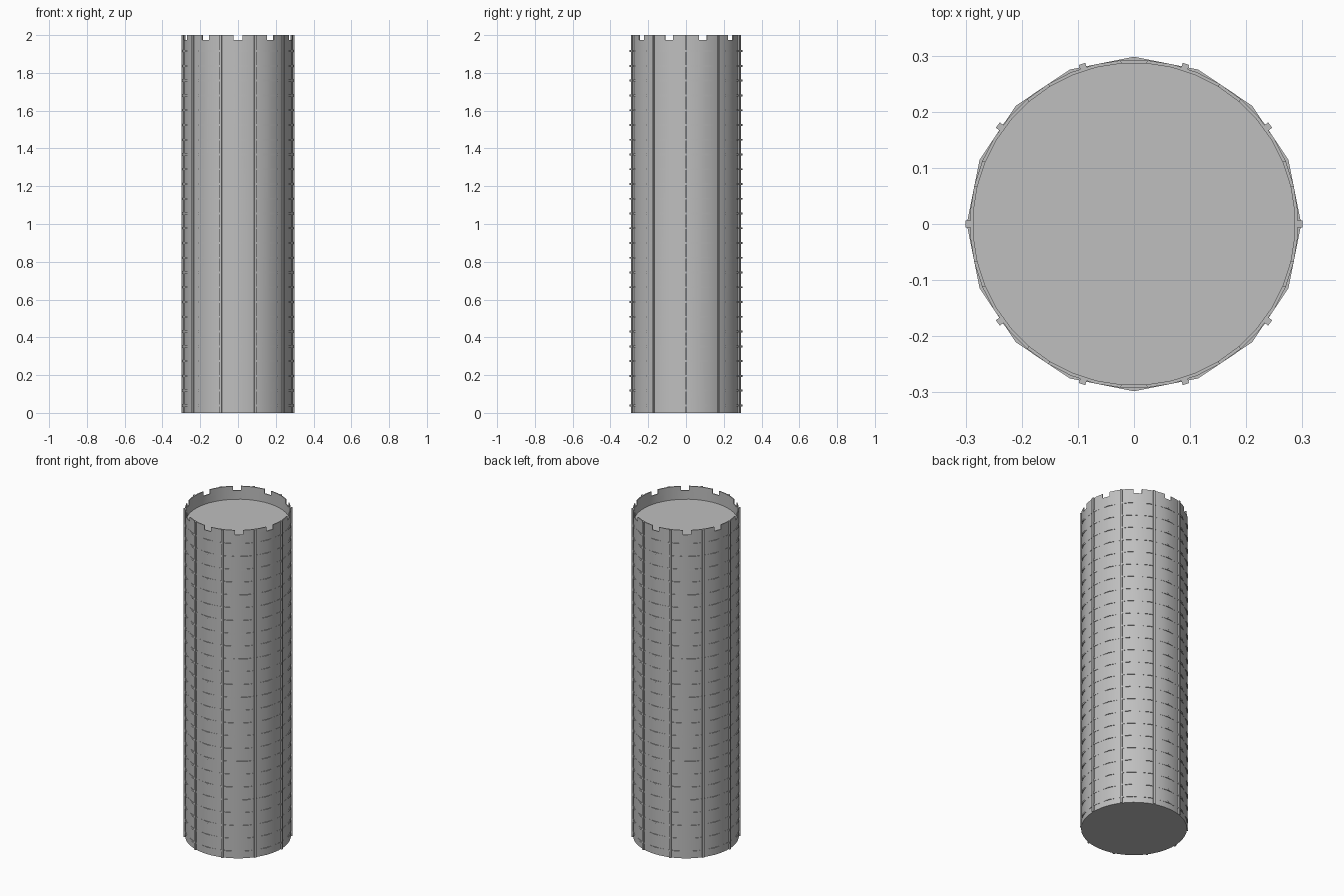
import bpy, bmesh
from math import cos, sin, pi, radians, atan2, degrees
from mathutils import Matrix, Vector

cube = bpy.data.objects.get("Cube")
if cube:
    bpy.data.objects.remove(cube, do_unlink=True)

GREY = (0.52, 0.52, 0.52, 1)
stone = bpy.data.materials.new("stone_grey")
stone.use_nodes = True
stone.diffuse_color = GREY
stone.node_tree.nodes["Principled BSDF"].inputs["Base Color"].default_value = GREY

HEIGHT, FLOOR, SILL = 2.0, 1.92, 1.973
OUTER, INNER = 0.2927, 0.287


def lathe(bm, profile, sides, offset=0.0, closed=False):
    """Revolve a list of (radius, z) points about the z axis."""
    rings = []
    for i in range(sides):
        a = 2 * pi * i / sides + offset
        rings.append([bm.verts.new((r * cos(a), r * sin(a), z)) for r, z in profile])
    last = len(profile) if closed else len(profile) - 1
    for i in range(sides):
        p, q = rings[i], rings[(i + 1) % sides]
        for j in range(last):
            k = (j + 1) % len(profile)
            bm.faces.new((p[j], q[j], q[k], p[k]))


def finish(name, bm):
    bmesh.ops.remove_doubles(bm, verts=bm.verts, dist=1e-5)
    bmesh.ops.recalc_face_normals(bm, faces=bm.faces)
    mesh = bpy.data.meshes.new(name)
    bm.to_mesh(mesh)
    bm.free()
    mesh.materials.append(stone)
    obj = bpy.data.objects.new(name, mesh)
    bpy.context.collection.objects.link(obj)
    bpy.ops.object.select_all(action="DESELECT")
    obj.select_set(True)
    bpy.context.view_layer.objects.active = obj
    bpy.ops.object.shade_smooth_by_angle(angle=radians(30))
    return obj


# Tower wall with roof floor; rim faces rise except at ten notches
bm = bmesh.new()
lathe(bm, [(0, 0), (OUTER, 0), (OUTER, SILL), (INNER, SILL), (INNER, FLOOR), (0, FLOOR)],
      40, radians(4.5))
bmesh.ops.remove_doubles(bm, verts=bm.verts, dist=1e-5)
rim = []
for f in bm.faces:
    c = f.calc_center_median()
    if abs(c.z - SILL) < 1e-4:
        step = round(degrees(atan2(c.y, c.x)) / 9)
        if step % 4 != 2:
            rim.append(f)
out = bmesh.ops.extrude_face_region(bm, geom=rim)
bmesh.ops.translate(bm, vec=Vector((0, 0, HEIGHT - SILL)),
                    verts=[v for v in out["geom"] if isinstance(v, bmesh.types.BMVert)])
old = [f for f in rim if f.is_valid]
if old:
    bmesh.ops.delete(bm, geom=old, context="FACES_ONLY")
finish("tower_wall", bm)

# Evenly spaced sixteen-sided bands
bm = bmesh.new()
COUNT, HALF = 25, 0.005
for i in range(COUNT):
    z = 0.04 + i * (1.915 - 0.04) / (COUNT - 1)
    lathe(bm, [(0.288, z - HALF), (0.298, z - HALF), (0.298, z + HALF), (0.288, z + HALF)],
          16, closed=True)
finish("horizontal_bands", bm)

# Ten upright ribs between the notches
bm = bmesh.new()
for i in range(10):
    place = (Matrix.Rotation(i * pi / 5, 4, "Z")
             @ Matrix.Translation((0.295, 0, HEIGHT / 2))
             @ Matrix.Diagonal((0.01, 0.012, HEIGHT, 1)))
    bmesh.ops.create_cube(bm, size=1, matrix=place)
finish("vertical_ribs", bm)
